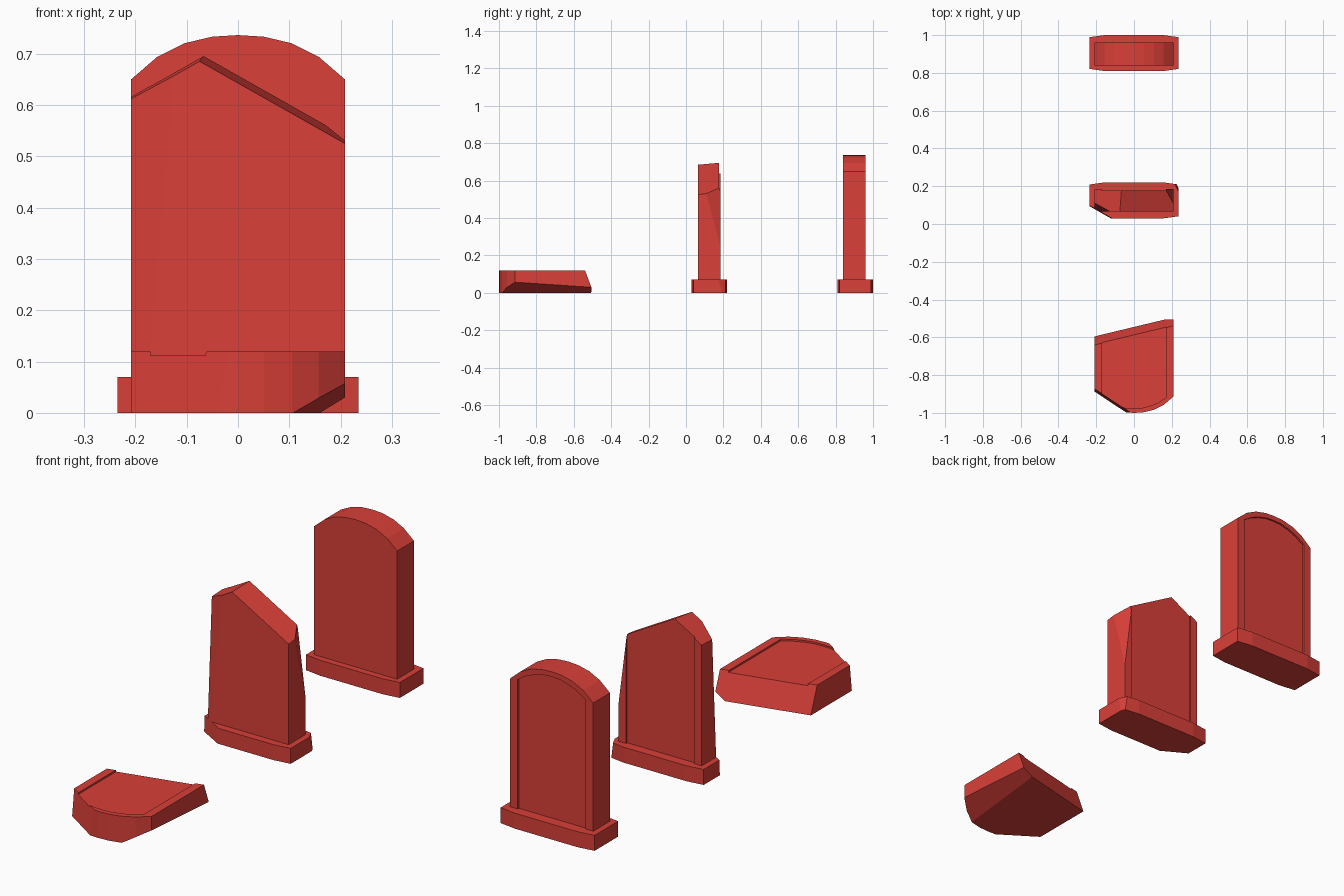
import bpy, bmesh, math
from mathutils import Vector, Matrix

if "Cube" in bpy.data.objects:
    bpy.data.objects.remove(bpy.data.objects["Cube"])

red = bpy.data.materials.new("red_stone")
red.diffuse_color = (0.7, 0.05, 0.04, 1)
red.use_nodes = True
red.node_tree.nodes["Principled BSDF"].inputs["Base Color"].default_value = red.diffuse_color


def mirrored(half):
    """Complete a left-right symmetric profile, half runs from the centre outwards."""
    return [(-x, z) for x, z in reversed(half) if x > 0] + half


def bridge(bm, a, b):
    n = len(a)
    for i in range(n):
        bm.faces.new((a[i], a[(i + 1) % n], b[(i + 1) % n], b[i]))


# Arched slab with a recessed panel on its back
def slab():
    outer = mirrored([(0, .736), (.05, .733), (.105, .72), (.157, .694), (.208, .65), (.208, .02)])
    inner = mirrored([(0, .713), (.04, .711), (.084, .7), (.128, .682), (.17, .655), (.17, .06)])
    bm = bmesh.new()
    rings = [[bm.verts.new((x, y, z)) for x, z in prof]
             for prof, y in ((outer, -.06), (outer, .06), (inner, .06), (inner, .052))]
    for a, b in zip(rings, rings[1:]):
        bridge(bm, a, b)
    bm.faces.new(rings[0])
    bm.faces.new(rings[-1])
    return bm


# Plinth with slightly angled front and back
def plinth():
    outline = [(-.235, -.084), (-.157, -.095), (.157, -.095), (.235, -.084),
               (.235, .084), (.157, .095), (-.157, .095), (-.235, .084)]
    bm = bmesh.new()
    low, high = [[bm.verts.new((x, y, z)) for x, y in outline] for z in (0, .07)]
    bridge(bm, low, high)
    bm.faces.new(low)
    bm.faces.new(high)
    return bm


# Break off everything beyond a plane through three points, and cap it
def chip(bm, points, keep):
    a, b, c = map(Vector, points)
    normal = (b - a).cross(c - a).normalized()
    if normal.dot(Vector(keep) - a) > 0:
        normal = -normal
    bmesh.ops.bisect_plane(bm, geom=bm.verts[:] + bm.edges[:] + bm.faces[:], dist=1e-6,
                           plane_co=a, plane_no=normal, clear_outer=True)
    bmesh.ops.holes_fill(bm, edges=[e for e in bm.edges if e.is_boundary], sides=0)


def finish(name, bm, matrix, cuts=(), keep=(0, 0, 0)):
    bm.transform(matrix)
    for points in cuts:
        chip(bm, points, keep)
    bmesh.ops.recalc_face_normals(bm, faces=bm.faces[:])
    mesh = bpy.data.meshes.new(name)
    bm.to_mesh(mesh)
    bm.free()
    mesh.materials.append(red)
    bpy.context.collection.objects.link(bpy.data.objects.new(name, mesh))


# Intact headstone at the back
back = Matrix.Translation((0, .905, 0))
finish("intact_plinth", plinth(), back)
finish("intact_slab", slab(), Matrix.Translation((0, .90, 0)))

# Broken headstone in the middle
middle = Matrix.Translation((0, .125, 0))
corner_cuts = [
    ((-.125, .065, .655), (-.208, .11, .61), (-.178, .065, .07)),   # front left corner
    ((.208, .11, .53), (.17, .178, .565), (.208, .185, .24)),       # back right corner
]
top_cuts = [
    ((-.208, .065, .61), (-.075, .065, .685), (-.067, .177, .695)),
    ((.208, .065, .525), (-.075, .065, .685), (-.067, .177, .695)),
]
finish("broken_plinth", plinth(), middle, corner_cuts, (0, .125, .3))
finish("broken_slab", slab(), middle, corner_cuts + top_cuts, (0, .125, .3))

# Fallen top fragment lying face down at the front
lying = Matrix.Translation((0, -.264, .06)) @ Matrix.Rotation(math.pi / 2, 4, 'X')
fragment_cuts = [
    ((-.208, -.64, .12), (.208, -.54, .12), (-.208, -.595, 0)),     # main break
    ((-.208, -.873, .12), (-.073, -.962, .12), (-.208, -.888, 0)),  # left arch corner
    ((.208, -.915, .057), (.208, -.51, .03), (.108, -.98, 0)),      # underside right edge
]
finish("fallen_fragment", slab(), lying, fragment_cuts, (0, -.75, .06))
